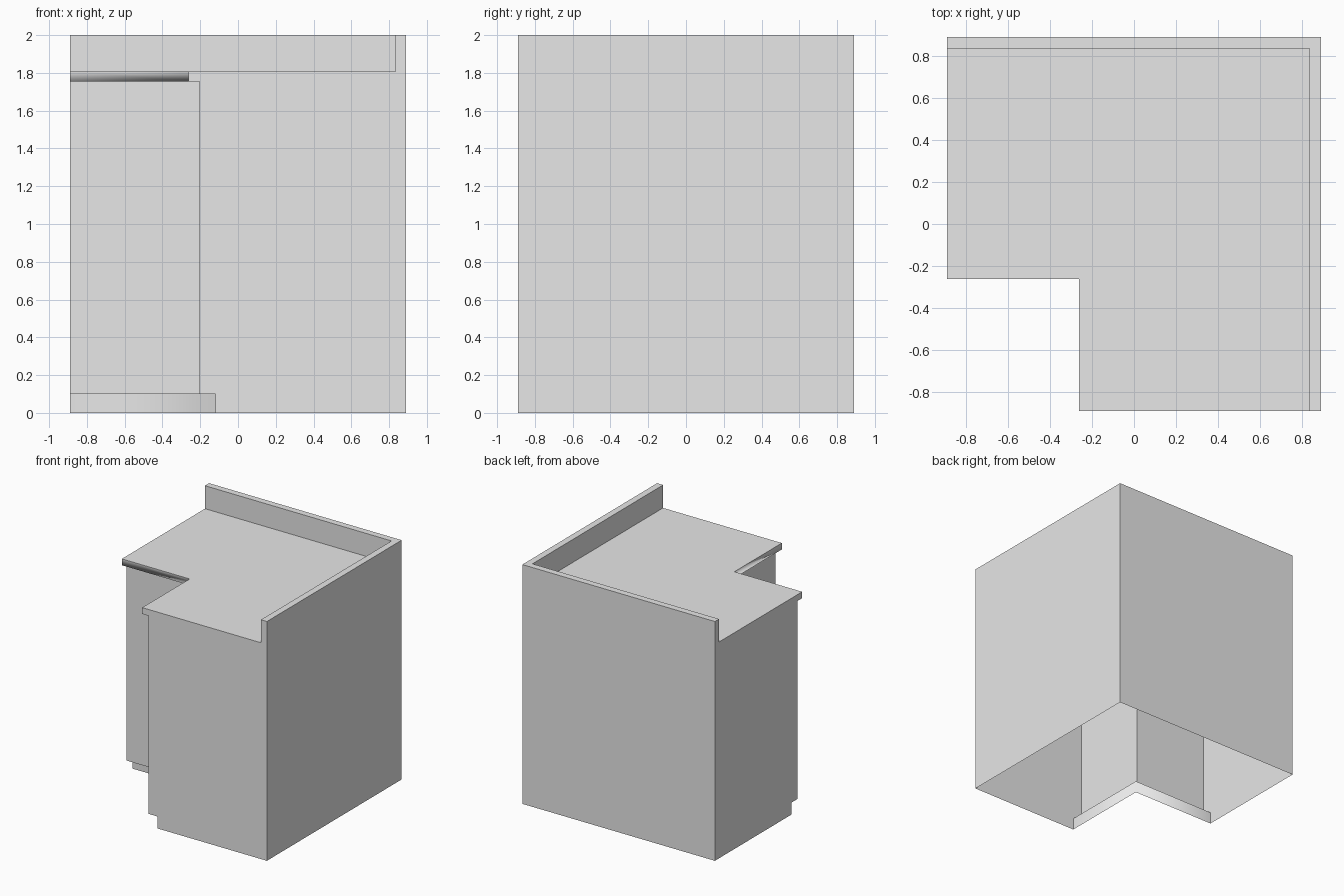
import bpy, bmesh

cube = bpy.data.objects.get("Cube")
if cube:
    bpy.data.objects.remove(cube, do_unlink=True)

# One plain grey for the whole unit
grey = bpy.data.materials.new("plain_grey")
grey.use_nodes = True
colour = (0.8, 0.8, 0.8, 1)
grey.diffuse_color = colour
grey.node_tree.nodes["Principled BSDF"].inputs["Base Color"].default_value = colour

HALF = 0.89      # half width and depth
TOP = 2.0
KICK, KICK_TOP = -0.12, 0.10           # recessed toe kick
DOOR = -0.203                          # cabinet front
NOSE, UNDER, COUNTER = -0.263, 1.755, 1.808   # worktop edge
SPLASH = 0.835                         # inner face of the upstand

# Side section, from the toe kick up over the worktop to the back wall
section = [
    ("toe_kick", KICK, 0), ("kick_ledge", KICK, KICK_TOP),
    ("cabinet_front", DOOR, KICK_TOP), ("worktop_underside", DOOR, UNDER),
    ("worktop_edge", NOSE, UNDER), ("worktop", NOSE, COUNTER),
    ("upstand_face", SPLASH, COUNTER), ("upstand_top", SPLASH, TOP),
    ("back_wall", HALF, TOP), ("floor_line", HALF, 0),
]
rounded = {"toe_kick", "worktop_underside", "worktop_edge"}

# Sweep the section round the corner: right leg, mitre, back leg
bm = bmesh.new()
rings = [[bm.verts.new(co) for co in ((p, -HALF, z), (p, p, z), (-HALF, p, z))]
         for _, p, z in section]
for (name, _, _), low, high in zip(section, rings, rings[1:]):
    for i in range(2):
        face = bm.faces.new((low[i], high[i], high[i + 1], low[i + 1]))
        face.smooth = name in rounded

# Flat panels closing both ends; the underside stays open
for end in (0, 2):
    bm.faces.new([ring[end] for ring in rings])
bmesh.ops.recalc_face_normals(bm, faces=bm.faces)
bm.faces.ensure_lookup_table()
bm.normal_update()
counter = max(bm.faces, key=lambda f: f.calc_area() if abs(f.normal.z) > 0.9 else 0)
if counter.normal.z < 0:
    bmesh.ops.reverse_faces(bm, faces=bm.faces)

mesh = bpy.data.meshes.new("corner_cabinet")
bm.to_mesh(mesh)
bm.free()
mesh.materials.append(grey)
cabinet = bpy.data.objects.new("corner_cabinet", mesh)
bpy.context.collection.objects.link(cabinet)
